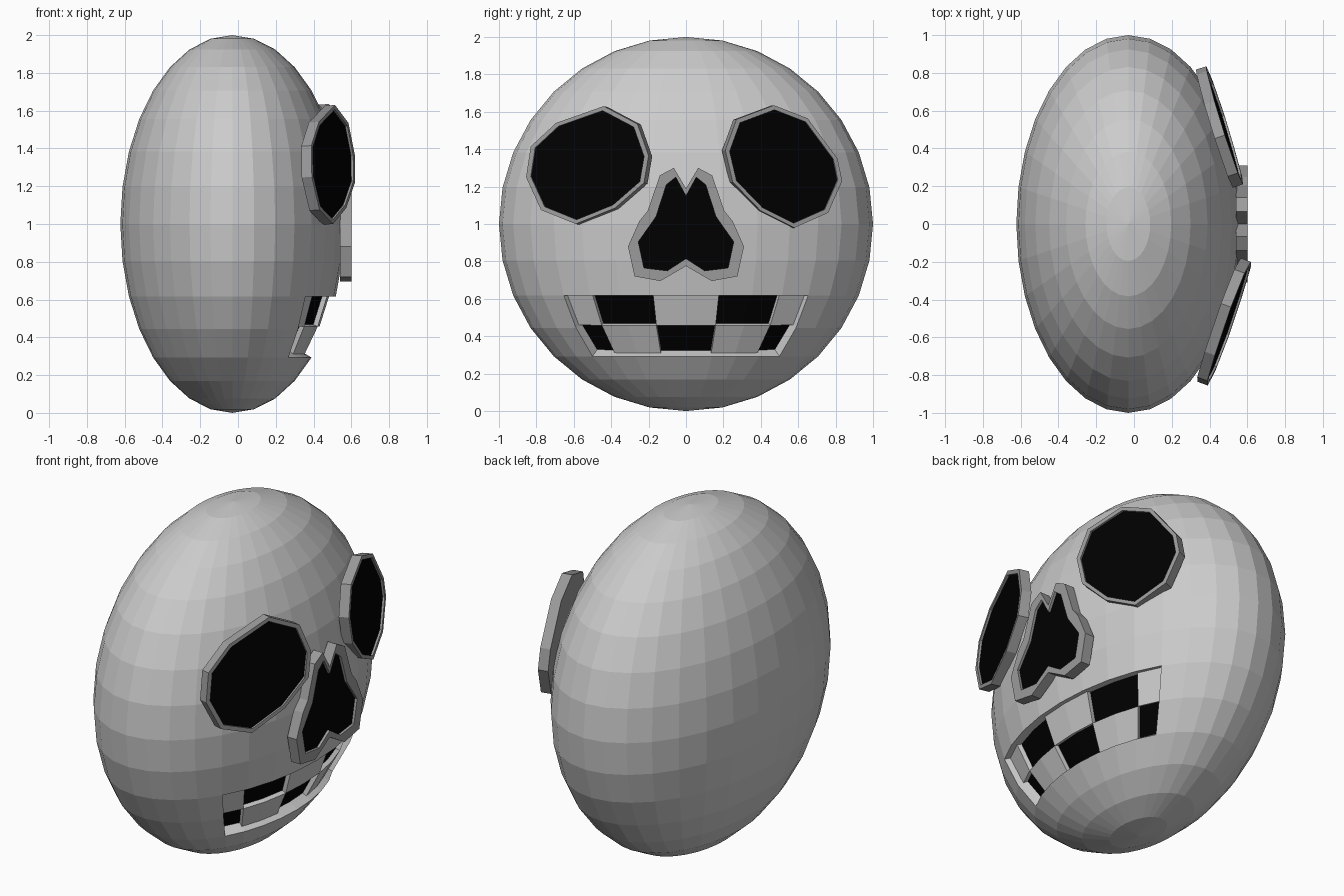
import bpy, bmesh, math
from mathutils import Vector

if "Cube" in bpy.data.objects:
    bpy.data.objects.remove(bpy.data.objects["Cube"])


def material(name, v):
    m = bpy.data.materials.new(name)
    m.diffuse_color = (v, v, v, 1)
    m.use_nodes = True
    m.node_tree.nodes["Principled BSDF"].inputs["Base Color"].default_value = m.diffuse_color
    return m


BLACK = material("black", 0.0)
DARK = material("dark_grey", 0.33)
RX, CX = 0.593, -0.03       # head half depth and x centre


def finish(name, bm, mats):
    bmesh.ops.recalc_face_normals(bm, faces=bm.faces)
    me = bpy.data.meshes.new(name)
    bm.to_mesh(me)
    bm.free()
    for m in mats:
        me.materials.append(m)
    ob = bpy.data.objects.new(name, me)
    bpy.context.collection.objects.link(ob)


# Head: flattened sphere with a recessed, checkered mouth
bm = bmesh.new()
bmesh.ops.create_uvsphere(bm, u_segments=32, v_segments=16, radius=1)
mouth, gaps = [], {}
for f in bm.faces:
    c = f.calc_center_median()
    ang = math.degrees(math.atan2(c.y, c.x))
    if abs(ang) < 45 and -0.707 < c.z < -0.383:
        mouth.append(f)
        upper = c.z > -0.55
        zone = 0 if abs(ang) < 11.25 else (1 if abs(ang) < 33.75 else 2)
        if upper == (zone == 1):
            side = 0 if zone == 0 else math.copysign(1, ang)
            gaps.setdefault((upper, zone, side), []).append(f)
for v in bm.verts:
    v.co.x *= RX


def sink(faces, depth):
    bmesh.ops.inset_region(bm, faces=faces, thickness=0, depth=0, use_boundary=True)
    for v in {v for f in faces for v in f.verts}:
        n = Vector((v.co.x / RX ** 2, v.co.y, v.co.z)).normalized()
        v.co -= n * depth


sink(mouth, 0.034)
for faces in gaps.values():
    sink(faces, 0.026)
    for f in faces:
        f.material_index = 1
for v in bm.verts:
    v.co += Vector((CX, 0, 1))
finish("head", bm, [None, BLACK])


# Raised dark rim with a black plate set slightly inside it
def rimmed_opening(name, outer, inner, plane, normal, thick, recess):
    n = Vector(normal).normalized()
    bm = bmesh.new()

    def loop(pts, depth):
        return [bm.verts.new(Vector((plane(y, z), y, z)) - n * depth) for y, z in pts]

    loops = [loop(outer, thick), loop(outer, 0), loop(inner, 0), loop(inner, recess)]
    k = len(outer)
    for a, b in zip(loops, loops[1:]):
        for i in range(k):
            j = (i + 1) % k
            bm.faces.new((a[i], a[j], b[j], b[i]))
    bm.faces.new(loops[0])
    bm.faces.new(loops[3]).material_index = 1
    finish(name, bm, [DARK, BLACK])


# Eyes: slightly different outlines on each side
left = [(-.44, 1.63), (-.26, 1.535), (-.20, 1.365), (-.225, 1.22), (-.38, 1.085),
        (-.59, 1.0), (-.775, 1.075), (-.855, 1.25), (-.83, 1.415), (-.695, 1.54)]
right = [(.47, 1.635), (.65, 1.565), (.81, 1.35), (.835, 1.23), (.76, 1.06),
         (.58, .98), (.40, 1.07), (.25, 1.225), (.21, 1.395), (.27, 1.56)]
for name, pts, a, k, t in (("left_eye", left, .695, .36, .07),
                           ("right_eye", right, .650, .324, .05)):
    cy = sum(p[0] for p in pts) / len(pts)
    cz = sum(p[1] for p in pts) / len(pts)
    inner = [(cy + (y - cy) * .925, cz + (z - cz) * .925) for y, z in pts]
    s = 1 if cy > 0 else -1
    rimmed_opening(name, pts, inner,
                   lambda y, z: a - k * abs(y) - t * (z - 1.3),
                   (1, s * k, t), .057, .012)

# Nose: half outlines mirrored across the middle
half_out = [(0, 1.19), (.065, 1.30), (.14, 1.26), (.205, 1.07), (.25, 1.015),
            (.31, .88), (.275, .72), (.137, .695), (0, .775)]
half_in = [(0, 1.15), (.055, 1.25), (.105, 1.21), (.16, 1.04), (.195, .99),
           (.255, .905), (.225, .765), (.1, .75), (0, .815)]


def mirrored(half):
    return half + [(-y, z) for y, z in half[-2:0:-1]]


rimmed_opening("nose", mirrored(half_out), mirrored(half_in),
               lambda y, z: .60, (1, 0, 0), .06, .015)
